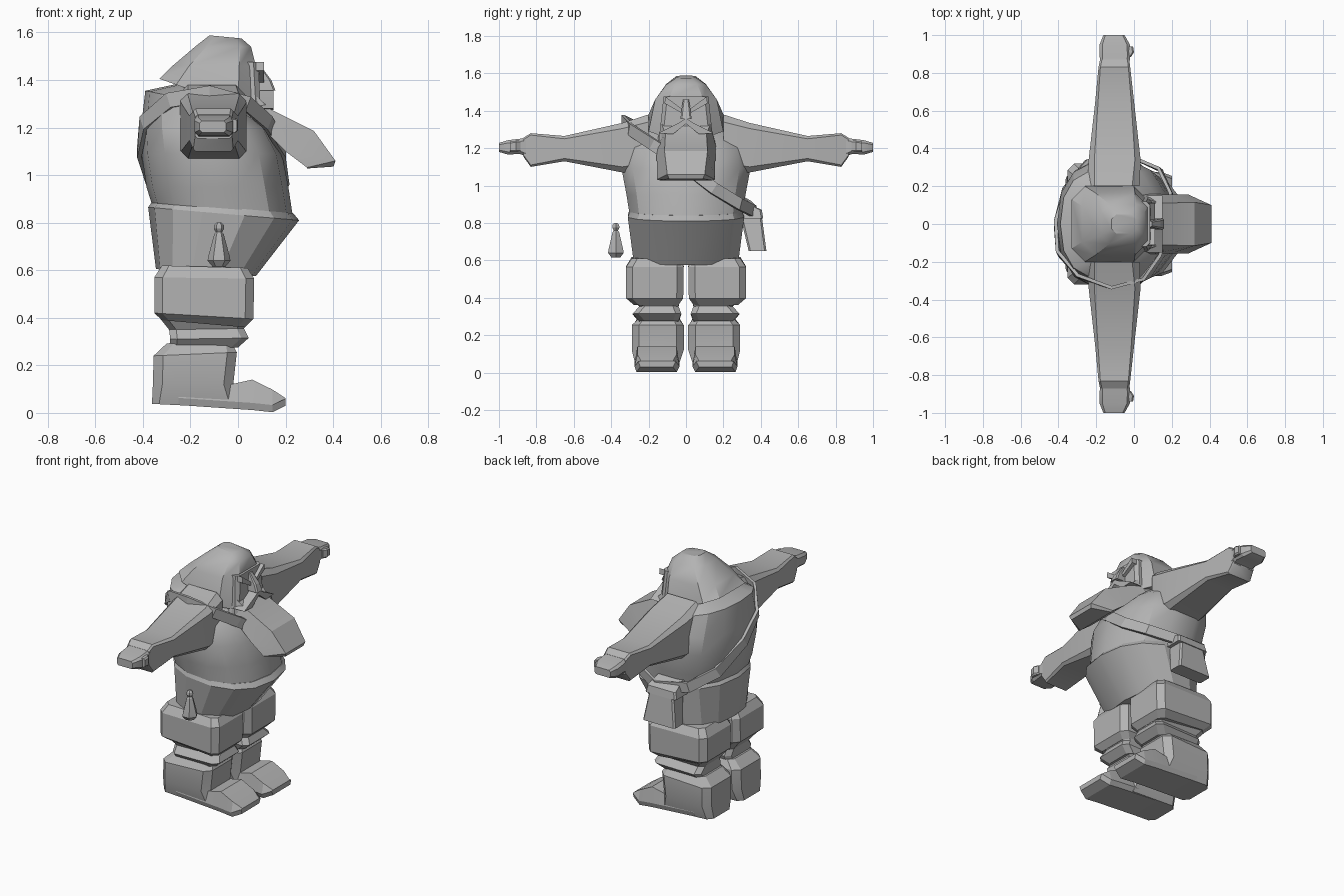
import bpy, bmesh, math
from mathutils import Vector

grey = bpy.data.materials.new("plain grey")
grey.diffuse_color = (0.45, 0.45, 0.45, 1)


def loft(name, rings, smooth=30, closed=False):
    """Skin a list of equal-length point rings; cap the ends unless closed."""
    bm = bmesh.new()
    vs = [[bm.verts.new(p) for p in r] for r in rings]
    n = len(vs[0])
    pairs = list(zip(vs, vs[1:])) + ([(vs[-1], vs[0])] if closed else [])
    for a, b in pairs:
        for i in range(n):
            j = (i + 1) % n
            bm.faces.new((a[i], a[j], b[j], b[i]))
    if not closed:
        bm.faces.new(vs[0])
        bm.faces.new(vs[-1])
    bmesh.ops.recalc_face_normals(bm, faces=bm.faces)
    me = bpy.data.meshes.new(name)
    bm.to_mesh(me)
    bm.free()
    me.materials.append(grey)
    ob = bpy.data.objects.new(name, me)
    bpy.context.collection.objects.link(ob)
    bpy.ops.object.select_all(action='DESELECT')
    ob.select_set(True)
    bpy.context.view_layer.objects.active = ob
    bpy.ops.object.shade_smooth_by_angle(angle=math.radians(smooth))
    return ob


def rect(a0, a1, b0, b1, c):
    """Rectangle with corners cut by c."""
    return [(a0 + c, b0), (a1 - c, b0), (a1, b0 + c), (a1, b1 - c),
            (a1 - c, b1), (a0 + c, b1), (a0, b1 - c), (a0, b0 + c)]


def slab(x0, x1, y0, y1, z0, z1, c):
    """Cut rectangle in plan, with height running from z0 (back) to z1 (front)."""
    return [(x, y, z0 + (z1 - z0) * (x - x0) / (x1 - x0))
            for x, y in rect(x0, x1, y0, y1, c)]


def oval(x0, x1, hy, z0, z1, n=14):
    """Squarish oval in plan, tilted from back to front."""
    pts = []
    for i in range(n):
        t = 2 * math.pi * i / n
        c, s = math.cos(t), math.sin(t)
        cx = math.copysign(abs(c) ** 0.85, c)
        sy = math.copysign(abs(s) ** 0.85, s)
        pts.append(((x0 + x1) / 2 + (x1 - x0) / 2 * cx, hy * sy,
                    (z0 + z1) / 2 + (z1 - z0) / 2 * cx))
    return pts


def plate(name, outline, x0, x1, s):
    """Outline in y and z, pushed out along x."""
    return loft(name, [[(x, s * y, z) for y, z in outline] for x in (x0, x1)], 10)


# Tunic skirt, belt edge and round upper body
loft("tunic_skirt", [oval(-.345, .075, .285, .605, .575), oval(-.378, .257, .318, .865, .81),
                     oval(-.36, .232, .308, .89, .84)], 25)
loft("torso", [oval(-.36, .23, .308, .87, .83), oval(-.385, .212, .325, .95, .95),
               oval(-.405, .185, .352, 1.09, 1.09), oval(-.408, .125, .338, 1.2, 1.2),
               oval(-.39, .03, .285, 1.355, 1.27), oval(-.25, -.02, .23, 1.385, 1.30)])

# Hood
loft("hood", [slab(-.33, .07, -.2, .2, 1.405, 1.265, .07),
              slab(-.275, .075, -.165, .165, 1.46, 1.46, .07),
              slab(-.175, .055, -.105, .105, 1.545, 1.54, .045),
              slab(-.12, .015, -.05, .05, 1.588, 1.575, .025)], 35)

# Face and nose
loft("face", [slab(-.1, .1, -.15, .15, 1.2, 1.2, .02),
              slab(-.1, .085, -.12, .12, 1.475, 1.475, .02)], 10)
loft("nose", [slab(.07, .158, -.03, .03, 1.355, 1.355, .008),
              slab(.07, .14, -.025, .025, 1.4, 1.4, .008),
              slab(.06, .095, -.015, .015, 1.46, 1.46, .005)], 10)

# Beard: (upper x, z, half width, lower x, z, half width) along its length
beard = [(.08, 1.33, .13, .02, 1.22, .16), (.14, 1.275, .11, .09, 1.21, .16),
         (.32, 1.185, .115, .2, 1.10, .155), (.41, 1.06, .10, .29, 1.032, .155),
         (.402, 1.036, .09, .29, 1.028, .14)]
loft("beard", [[(a, -h, b), (a, h, b), (c, k, d), (c, -k, d)]
               for a, b, h, c, d, k in beard], 20)

# Arms, hands, legs, moustache and brows, one of each per side
for s, side in ((1, "left"), (-1, "right")):
    plate(side + "_moustache", [(0, 1.36), (.04, 1.335), (.15, 1.28), (.07, 1.275), (0, 1.33)],
          .07, .15, s)
    plate(side + "_brow", [(.015, 1.405), (.11, 1.475), (.115, 1.44), (.02, 1.385)], .07, .11, s)

    def across(y, x0, x1, z0, z1, c):
        return [(x, s * y, z) for x, z in rect(x0, x1, z0, z1, c)]

    loft(side + "_sleeve", [across(.2, -.25, .03, 1.08, 1.38, .04),
                            across(.34, -.24, .035, 1.07, 1.335, .03),
                            across(.65, -.205, .0, 1.13, 1.265, .015),
                            across(.83, -.188, -.02, 1.10, 1.28, .01),
                            across(.87, -.18, -.025, 1.155, 1.255, .01)])
    loft(side + "_hand", [across(.84, -.178, -.025, 1.15, 1.26, .015),
                          across(.89, -.182, -.02, 1.17, 1.25, .015),
                          across(.95, -.182, -.022, 1.165, 1.243, .015),
                          across(1.0, -.162, -.05, 1.18, 1.228, .01)])
    loft(side + "_thumb", [across(.885, -.05, -.015, 1.18, 1.24, .008),
                           across(.91, -.05, .0, 1.18, 1.24, .008),
                           across(.94, -.05, -.005, 1.18, 1.235, .008)], 10)

    def level(x0, x1, y0, y1, z0, z1, c):
        return slab(x0, x1, *sorted((s * y0, s * y1)), z0, z1, c)

    loft(side + "_thigh", [level(-.32, .03, .04, .28, .39, .36, .03),
                           level(-.352, .065, .015, .32, .42, .395, .035),
                           level(-.352, .068, .012, .32, .57, .565, .035),
                           level(-.32, .04, .03, .29, .62, .61, .03)], 15)
    loft(side + "_knee", [level(-.29, .0, .04, .25, .27, .275, .03),
                          level(-.285, .045, .025, .285, .31, .315, .03),
                          level(-.29, .025, .04, .25, .35, .355, .03),
                          level(-.33, .05, .03, .28, .40, .40, .03)], 15)
    loft(side + "_boot_shaft", [level(-.362, .0, .045, .265, .038, .02, .03),
                                level(-.358, -.02, .012, .29, .12, .12, .04),
                                level(-.355, -.005, .012, .29, .24, .255, .04),
                                level(-.30, -.02, .035, .26, .292, .282, .03)], 20)
    foot = [(-.25, .033, .12, .02), (-.03, .018, .12, .02), (.06, .012, .14, .02),
            (.145, .003, .098, .02), (.2, .03, .062, .04)]
    loft(side + "_foot", [[(x, s * (.03 + i), z0), (x, s * (.285 - i), z0),
                           (x, s * (.295 - i), z0 + .03), (x, s * (.28 - i), z1),
                           (x, s * (.03 + i), z1), (x, s * (.015 + i), z0 + .03)]
                          for x, z0, z1, i in foot], 20)

# Shoulder strap: a thin ribbon looping round the body
path = [(-.12, -.34, 1.345), (.04, -.3, 1.30), (.13, -.18, 1.22), (.195, 0, 1.10),
        (.203, .15, .985), (.14, .29, .90), (-.04, .37, .86), (-.25, .335, .89),
        (-.365, .2, .965), (-.418, 0, 1.10), (-.4, -.16, 1.22), (-.29, -.28, 1.315)]
strap = []
for i, p in enumerate(path):
    p = Vector(p)
    run = (Vector(path[(i + 1) % len(path)]) - Vector(path[i - 1])).normalized()
    out = Vector((p.x + .1, p.y, 0)).normalized()
    out = (out - run * out.dot(run)).normalized()
    wide = run.cross(out) * .032
    strap.append([p - wide - out * .012, p + wide - out * .012,
                  p + wide + out * .006, p - wide + out * .006])
loft("shoulder_strap", strap, 20, closed=True)

# Side bag with a folded flap
loft("bag", [slab(-.22, .01, .335, .43, .65, .65, .01),
             slab(-.19, -.02, .29, .405, .84, .84, .01)], 10)
loft("bag_flap", [slab(-.215, .005, .28, .413, .825, .825, .01),
                  slab(-.205, -.005, .28, .405, .87, .87, .01),
                  slab(-.19, -.02, .26, .32, .91, .91, .01)], 10)

# Small flask hanging on the other side
profile = [(.028, .616), (.048, .64), (.046, .655), (.02, .752), (.013, .76),
           (.022, .775), (.02, .79), (.01, .80)]
loft("flask", [[(-.08 + r * math.cos(k * math.pi / 3), -.375 + r * math.sin(k * math.pi / 3), z)
                for k in range(6)] for r, z in profile], 20)
